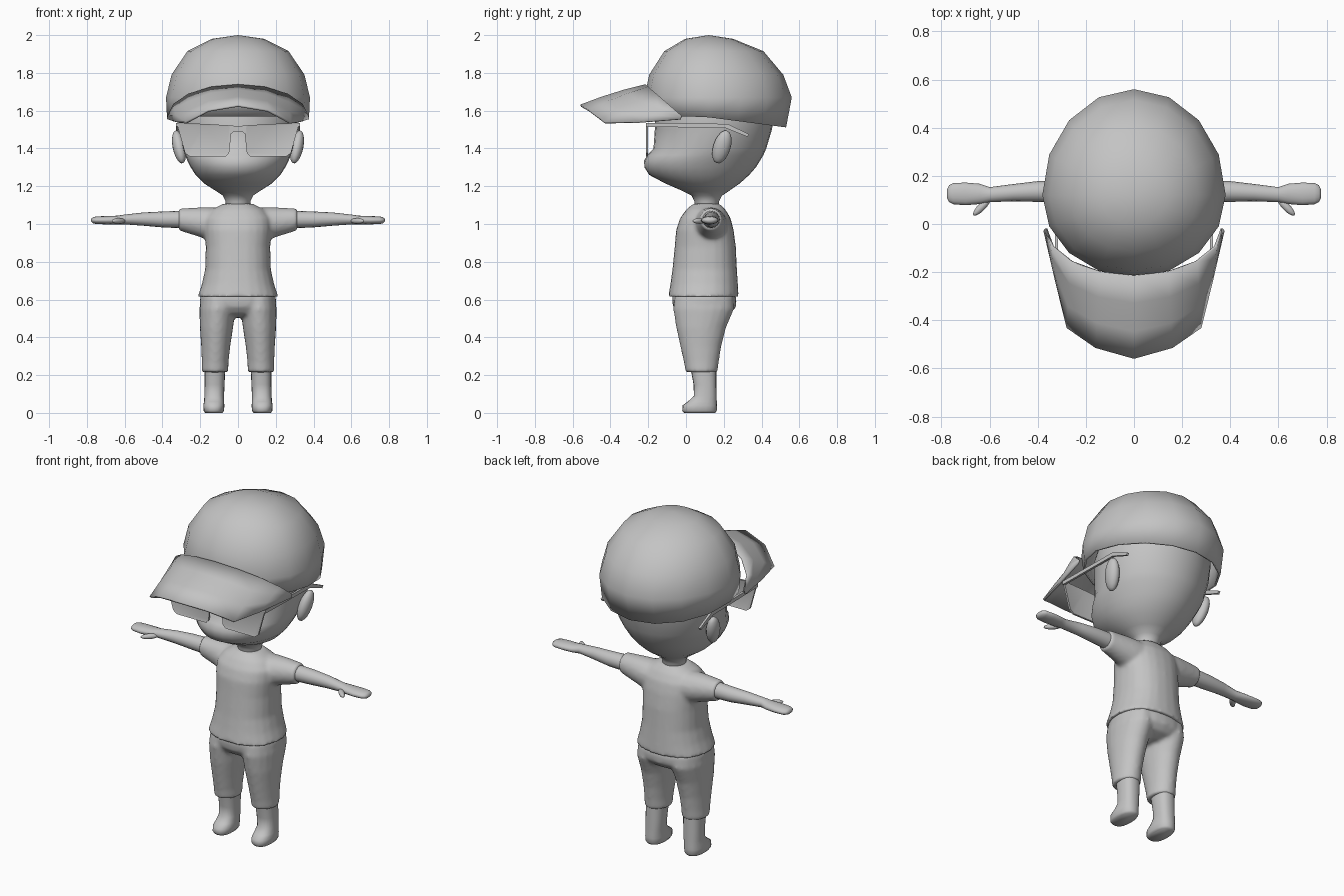
import bpy, bmesh, math
from mathutils import Matrix, Vector, Euler

if "Cube" in bpy.data.objects:
    bpy.data.objects.remove(bpy.data.objects["Cube"])

grey = bpy.data.materials.new("plain_grey")
grey.diffuse_color = (0.55, 0.55, 0.55, 1)
grey.use_nodes = True
grey.node_tree.nodes["Principled BSDF"].inputs["Base Color"].default_value = grey.diffuse_color


def finish(name, bm, angle=50, mirror=False, remesh=0, thick=0):
    """Turn a bmesh into a shaded object with optional modifiers."""
    bmesh.ops.recalc_face_normals(bm, faces=bm.faces)
    me = bpy.data.meshes.new(name)
    bm.to_mesh(me)
    bm.free()
    me.materials.append(grey)
    ob = bpy.data.objects.new(name, me)
    bpy.context.collection.objects.link(ob)
    bpy.ops.object.select_all(action='DESELECT')
    ob.select_set(True)
    bpy.context.view_layer.objects.active = ob
    if remesh:
        m = ob.modifiers.new("blend", 'REMESH')
        m.mode = 'VOXEL'
        m.voxel_size = remesh
        m.use_smooth_shade = True
        s = ob.modifiers.new("soften", 'SMOOTH')
        s.factor = 0.5
        s.iterations = 6
    else:
        bpy.ops.object.shade_smooth_by_angle(angle=math.radians(angle))
    if thick:
        s = ob.modifiers.new("thickness", 'SOLIDIFY')
        s.thickness = thick
        s.offset = -1
    if mirror:
        ob.modifiers.new("mirror", 'MIRROR')
    return ob


def skin(bm, rings, caps=True):
    """Bridge equal closed rings of points with quads."""
    vs = [[bm.verts.new(p) for p in r] for r in rings]
    n = len(vs[0])
    for a, b in zip(vs, vs[1:]):
        for i in range(n):
            j = (i + 1) % n
            bm.faces.new((a[i], a[j], b[j], b[i]))
    if caps:
        bm.faces.new(vs[0])
        bm.faces.new(vs[-1])
    return vs


def oval(n, power=2.0):
    e = 2 / power
    out = []
    for i in range(n):
        c, s = math.cos(2 * math.pi * i / n), math.sin(2 * math.pi * i / n)
        out.append((math.copysign(abs(c) ** e, c), math.copysign(abs(s) ** e, s)))
    return out


def upright(bm, rows, n=24, power=2.0, side=1):
    """Loft up z; rows are (z, centre x, half width, front y, back y)."""
    skin(bm, [[(side * (cx + rx * c), (f + b) / 2 + (b - f) / 2 * s, z)
               for c, s in oval(n, power)] for z, cx, rx, f, b in rows])


def sideways(bm, rows, n=16, side=1):
    """Loft along x; rows are (x, centre y, centre z, y radius, z radius)."""
    skin(bm, [[(side * x, cy + ry * c, cz + rz * s) for c, s in oval(n)]
              for x, cy, cz, ry, rz in rows])


def ball(bm, centre, radii, rot):
    m = (Matrix.Translation(centre) @ Euler(rot).to_matrix().to_4x4()
         @ Matrix.Diagonal((*radii, 1)))
    bmesh.ops.create_uvsphere(bm, u_segments=16, v_segments=10, radius=1, matrix=m)


def prism(bm, pts, push):
    push = Vector(push)
    skin(bm, [[Vector(p) for p in pts], [Vector(p) + push for p in pts]])


# Head and neck
bm = bmesh.new()
upright(bm, [(1.06, 0, .065, .05, .17), (1.12, 0, .065, .045, .175), (1.15, 0, .08, .03, .19),
             (1.18, 0, .125, -.03, .235), (1.215, 0, .18, -.11, .285), (1.26, 0, .225, -.195, .335),
             (1.30, 0, .25, -.22, .37), (1.335, 0, .268, -.222, .392), (1.365, 0, .28, -.205, .41),
             (1.40, 0, .29, -.172, .425), (1.50, 0, .308, -.165, .455), (1.60, 0, .315, -.16, .47),
             (1.72, 0, .285, -.13, .45), (1.82, 0, .20, -.04, .36), (1.87, 0, .09, .06, .26)], n=32)
finish("head", bm, 80)

# Ears
bm = bmesh.new()
ball(bm, (.312, .19, 1.408), (.034, .046, .092), (-.3, .2, 0))
finish("ears", bm, 80, mirror=True)

# Cap crown: rim dips toward the back
bm = bmesh.new()
crown = [(None, .376, -.20, .53), (1.67, .381, -.22, .56), (1.79, .352, -.195, .515),
         (1.915, .268, -.115, .41), (1.98, .14, -.005, .25)]
rings = []
for z, rx, f, b in crown:
    ring = []
    for c, s in oval(16):
        y = .12 + (b - .12 if s > 0 else .12 - f) * s
        zz = z if z else 1.57 - .13 * max(0, y - .08)
        ring.append((rx * c, y, zz))
    rings.append(ring)
vs = skin(bm, rings, caps=False)
top = bm.verts.new((0, .12, 2.0))
for i in range(16):
    bm.faces.new((vs[-1][i], vs[-1][(i + 1) % 16], top))
finish("cap_crown", bm, 60, thick=.012)

# Cap brim: from the arched crown seam out to a drooping edge
bm = bmesh.new()
edge = [(0, -.56, 1.632), (.16, -.515, 1.605), (.28, -.432, 1.54), (.325, -.25, 1.54), (.376, -.03, 1.555)]
edge = [(-x, y, z) for x, y, z in edge[:0:-1]] + edge
cols = []
for i, e in enumerate(edge):
    a = math.radians(-90 + 22.5 * i)
    seam = Vector((.372 * math.sin(a), -.02 - .195 * math.cos(a), 1.57 + .17 * math.cos(a)))
    cols.append([bm.verts.new(seam.lerp(Vector(e), t) + Vector((0, 0, .03 * t * (1 - t))))
                 for t in (0, .33, .67, 1)])
for a, b in zip(cols, cols[1:]):
    for k in range(3):
        bm.faces.new((a[k], a[k + 1], b[k + 1], b[k]))
bmesh.ops.recalc_face_normals(bm, faces=bm.faces)
if sum(f.normal.z for f in bm.faces) < 0:
    bmesh.ops.reverse_faces(bm, faces=bm.faces)
finish("cap_brim", bm, 60, thick=.012)

# Glasses: lenses with a raised frame, bridge and side arms
bm = bmesh.new()
prism(bm, [(x, -.211, z) for x, z in [(.035, 1.49), (.047, 1.375), (.065, 1.357), (.255, 1.357),
                                      (.28, 1.375), (.325, 1.535), (.18, 1.53), (.04, 1.522)]], (0, .011, 0))
bm.normal_update()
bmesh.ops.recalc_face_normals(bm, faces=bm.faces)
lens = [f for f in bm.faces if abs(f.normal.y) > .9]
bmesh.ops.inset_individual(bm, faces=lens, thickness=.01, depth=-.003)
finish("glasses_lenses", bm, 30, mirror=True)
bm = bmesh.new()
prism(bm, [(x, -.211, z) for x, z in [(-.045, 1.523), (0, 1.517), (.045, 1.523), (.04, 1.475),
                                      (.02, 1.49), (-.02, 1.49), (-.04, 1.475)]], (0, .01, 0))
finish("glasses_bridge", bm, 30)
bm = bmesh.new()
prism(bm, [(.315, y, z) for y, z in [(-.21, 1.536), (.22, 1.53), (.335, 1.475), (.325, 1.462),
                                     (.21, 1.508), (-.21, 1.515)]], (.013, 0, 0))
finish("glasses_arms", bm, 30, mirror=True)

# Shirt: body and sleeves blended together
bm = bmesh.new()
upright(bm, [(.615, 0, .214, -.094, .279), (.68, 0, .192, -.083, .275), (.76, 0, .174, -.072, .27),
             (.88, 0, .171, -.06, .264), (.97, 0, .178, -.052, .252), (1.03, 0, .175, -.032, .237),
             (1.075, 0, .14, 0, .21), (1.108, 0, .078, .038, .178)], power=2.3)
for side in (-1, 1):
    sideways(bm, [(.06, .13, .995, .095, .09), (.16, .13, 1.003, .085, .086),
                  (.22, .132, 1.012, .073, .076), (.315, .132, 1.024, .057, .058)], side=side)
finish("shirt", bm, remesh=.011)

# Bare arms with mitten hands and thumbs
bm = bmesh.new()
sideways(bm, [(.25, .132, 1.024, .048, .048), (.4, .135, 1.024, .043, .042), (.5, .13, 1.026, .036, .035),
              (.6, .122, 1.024, .031, .026), (.64, .125, 1.021, .042, .023), (.70, .125, 1.02, .047, .022),
              (.75, .126, 1.02, .044, .02), (.768, .126, 1.02, .035, .016), (.777, .126, 1.02, .018, .008)])
ball(bm, (.632, .072, 1.016), (.05, .016, .015), (0, 0, -.8))
finish("arms", bm, 70, mirror=True)

# Trousers: hips and legs blended together
bm = bmesh.new()
upright(bm, [(.66, 0, .185, -.065, .25), (.60, 0, .203, -.075, .268), (.56, 0, .2, -.068, .265),
             (.525, 0, .16, -.04, .235), (.505, 0, .09, .02, .18)], power=2.3)
for side in (-1, 1):
    upright(bm, [(.215, .122, .071, -.002, .167), (.27, .121, .071, -.012, .174), (.35, .118, .077, -.03, .187),
                 (.45, .114, .088, -.052, .212), (.55, .109, .096, -.068, .255), (.62, .106, .09, -.06, .25)],
            n=20, side=side)
finish("trousers", bm, remesh=.011)

# Boots
bm = bmesh.new()
upright(bm, [(0, .128, .046, -.01, .155), (.012, .128, .054, -.02, .163), (.04, .128, .056, -.018, .164),
             (.06, .127, .053, .01, .163), (.09, .126, .052, .042, .162), (.15, .124, .053, .04, .161),
             (.26, .122, .055, .02, .16)], n=20, power=2.4)
finish("boots", bm, 60, mirror=True)
